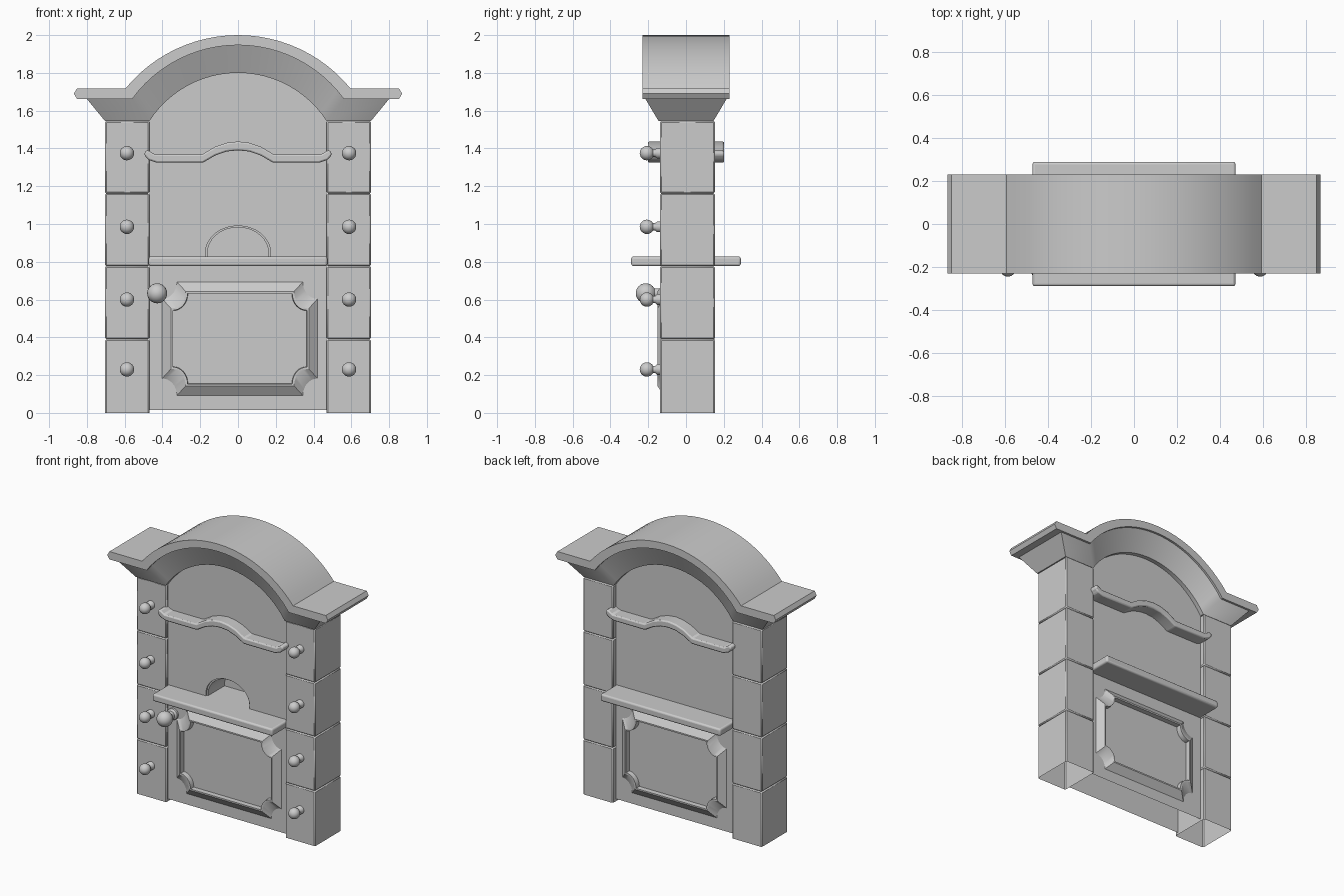
import bpy
import bmesh
from math import sin, cos, pi, asin, radians

cube = bpy.data.objects.get("Cube")
if cube:
    bpy.data.objects.remove(cube, do_unlink=True)

grey = bpy.data.materials.new("plain grey")
grey.use_nodes = True
grey.diffuse_color = (0.6, 0.6, 0.6, 1)
grey.node_tree.nodes["Principled BSDF"].inputs["Base Color"].default_value = (0.6, 0.6, 0.6, 1)


def finish(bm, name, bevel=0, segments=2, smooth=30):
    """Turn a bmesh into a shaded object, optionally bevelled."""
    bmesh.ops.recalc_face_normals(bm, faces=bm.faces)
    mesh = bpy.data.meshes.new(name)
    bm.to_mesh(mesh)
    bm.free()
    mesh.materials.append(grey)
    obj = bpy.data.objects.new(name, mesh)
    bpy.context.collection.objects.link(obj)
    if bevel:
        mod = obj.modifiers.new("soft edges", "BEVEL")
        mod.width, mod.segments, mod.limit_method = bevel, segments, "ANGLE"
    bpy.ops.object.select_all(action="DESELECT")
    obj.select_set(True)
    bpy.context.view_layer.objects.active = obj
    bpy.ops.object.shade_smooth_by_angle(angle=radians(smooth))
    return obj


def prism(name, outline, y0, y1, open_below=None, **kw):
    """Extrude an x-z outline from y0 to y1; optionally drop the floor."""
    bm = bmesh.new()
    face = bm.faces.new([bm.verts.new((x, y0, z)) for x, z in outline])
    ext = bmesh.ops.extrude_face_region(bm, geom=[face], use_keep_orig=True)
    for v in ext["geom"]:
        if isinstance(v, bmesh.types.BMVert):
            v.co.y = y1
    if open_below is not None:
        floor = [f for f in bm.faces if all(v.co.z < open_below for v in f.verts)]
        bmesh.ops.delete(bm, geom=floor, context="FACES")
    return finish(bm, name, **kw)


def rect(x0, x1, z0, z1):
    return [(x0, z0), (x1, z0), (x1, z1), (x0, z1)]


def arc(half, base, rise, n=24):
    """Circular arc from -half to +half, rising above base."""
    r = (half * half + rise * rise) / (2 * rise)
    a = asin(half / r)
    return [(r * sin(a * (2 * i / n - 1)), base + rise - r + r * cos(a * (2 * i / n - 1)))
            for i in range(n + 1)]


def lathe(name, x, z, profile, steps=24):
    """Spin a (radius, y) profile around the y direction."""
    bm = bmesh.new()
    verts = [bm.verts.new((x + r, y, z)) for r, y in profile]
    edges = [bm.edges.new(p) for p in zip(verts, verts[1:])]
    bmesh.ops.spin(bm, geom=verts + edges, cent=(x, 0, z), axis=(0, 1, 0),
                   angle=2 * pi, steps=steps)
    bmesh.ops.remove_doubles(bm, verts=bm.verts, dist=0.0005)
    return finish(bm, name, smooth=50)


def knob(name, x, z, radius, y, wall):
    """Ball on a short neck with a flared foot."""
    ball = [(radius * sin(pi * i / 12), y - radius * cos(pi * i / 12)) for i in range(11)]
    foot = [(radius * 0.5, wall - 0.025), (radius * 0.75, wall - 0.015), (radius * 0.75, wall + 0.01)]
    return lathe(name, x, z, ball + foot)


FRONT, BACK = -0.138, 0.153      # pillar faces
WALL = 0.115                     # half depth of the recessed wall
INNER, OUTER = 0.469, 0.704      # pillar sides
TOP = 1.545

# Pillars: stacked blocks with fine joints and a knob on each front
joints = [0, 0.39, 0.777, 1.162, TOP]
for side, label in ((-1, "right"), (1, "left")):
    x0, x1 = sorted((side * INNER, side * OUTER))
    for i in range(4):
        prism(f"{label}_pillar_block_{i + 1}", rect(x0, x1, joints[i], joints[i + 1]),
              FRONT, BACK, open_below=0.01, bevel=0.007, segments=1)
    for i, z in enumerate((0.23, 0.6, 0.985, 1.375)):
        knob(f"{label}_pillar_knob_{i + 1}", side * 0.588, z, 0.038, -0.207, FRONT)

# Lower wall, open underneath
prism("lower_wall", rect(-INNER, INNER, 0.015, 0.8), -WALL, WALL, open_below=0.02)

# Upper wall with an arched niche in the front, closed at the back
arch_top = arc(INNER, TOP, 0.255)
niche = [(0.172 * cos(pi * i / 16), 0.85 + 0.14 * sin(pi * i / 16)) for i in range(17)]
niche = [(0.172, 0.79)] + niche + [(-0.172, 0.79)]
prism("upper_wall", [(-INNER, 0.79)] + arch_top + [(INNER, 0.79)] + niche, -WALL, 0.08,
      smooth=25)
prism("upper_wall_back", [(-INNER, 0.79)] + arch_top + [(INNER, 0.79)], 0.08, WALL)
rim = [(x * 0.94, 0.79 + (z - 0.79) * 0.96) for x, z in niche]
prism("niche_rim", niche + rim[::-1], -WALL + 0.012, 0.08)

# Counter shelf passing through the wall
prism("counter_shelf", rect(-0.473, 0.473, 0.777, 0.828), -0.29, 0.29, bevel=0.012, segments=3)

# Wavy trim on both sides
upper = [(0, 1.437), (0.06, 1.43), (0.12, 1.41), (0.19, 1.368), (0.44, 1.368), (0.475, 1.39)]
lower = [(0.492, 1.386), (0.496, 1.365), (0.475, 1.34), (0.43, 1.325), (0.185, 1.325),
         (0.12, 1.363), (0.06, 1.384), (0, 1.39)]
half = upper + lower
trim = half + [(-x, z) for x, z in half[-2:0:-1]]
prism("wavy_trim", trim, -0.202, 0.202, bevel=0.012, segments=2)


# Raised panel frames with scooped corners
def scooped(hw, hh, nx, nz, n=8):
    quarter = [(hw - nx * sin(pi / 2 * i / n), hh - nz * cos(pi / 2 * i / n)) for i in range(n + 1)]
    top = quarter + [(-x, z) for x, z in quarter[::-1]]
    return top + [(-x, -z) for x, z in top]


def panel(name, facing):
    bm = bmesh.new()
    loops = []
    for shape, depth in (((0.415, 0.305), WALL - 0.003), ((0.365, 0.25), 0.152),
                         ((0.355, 0.24), 0.152), ((0.353, 0.238), WALL + 0.003)):
        pts = scooped(*shape, 0.078, 0.09)
        loops.append([bm.verts.new((x + 0.01, facing * depth, z + 0.393)) for x, z in pts])
    for a, b in zip(loops, loops[1:]):
        for i in range(len(a)):
            j = (i + 1) % len(a)
            bm.faces.new((a[i], a[j], b[j], b[i]))
    bm.faces.new(loops[-1])
    bm.faces.new(loops[0])
    return finish(bm, name)


panel("front_panel", -1)
panel("back_panel", 1)

# Door handle
knob("door_knob", -0.428, 0.633, 0.053, -0.213, -WALL)


# Crown: arched cornice with a sloped underside and a projecting slab
def crown_path(end, half, base, rise, end_z=None):
    e = base if end_z is None else end_z
    return [(-end, e)] + arc(half, base, rise) + [(end, e)]


slope_low = crown_path(OUTER, INNER, TOP, 0.255)
slope_high = crown_path(0.8, 0.56, 1.662, 0.285)
slab_low = crown_path(0.852, 0.56, 1.662, 0.285)
slab_mid = crown_path(0.869, 0.577, 1.69, 0.283)
slab_top = crown_path(0.852, 0.595, 1.718, 0.282)
sections = [(slope_low, 0.145), (slope_high, 0.215), (slab_low, 0.23), (slab_mid, 0.23), (slab_top, 0.23)]

bm = bmesh.new()
front = [[bm.verts.new((x, -y, z)) for x, z in path] for path, y in sections]
back = [[bm.verts.new((x, y, z)) for x, z in path] for path, y in sections]
ring = front + back[::-1]
for a, b in zip(ring, ring[1:] + ring[:1]):
    for i in range(len(a) - 1):
        bm.faces.new((a[i], a[i + 1], b[i + 1], b[i]))
for k in range(len(sections) - 1):
    for end in (0, -1):
        bm.faces.new((front[k][end], back[k][end], back[k + 1][end], front[k + 1][end]))
finish(bm, "arched_crown")
